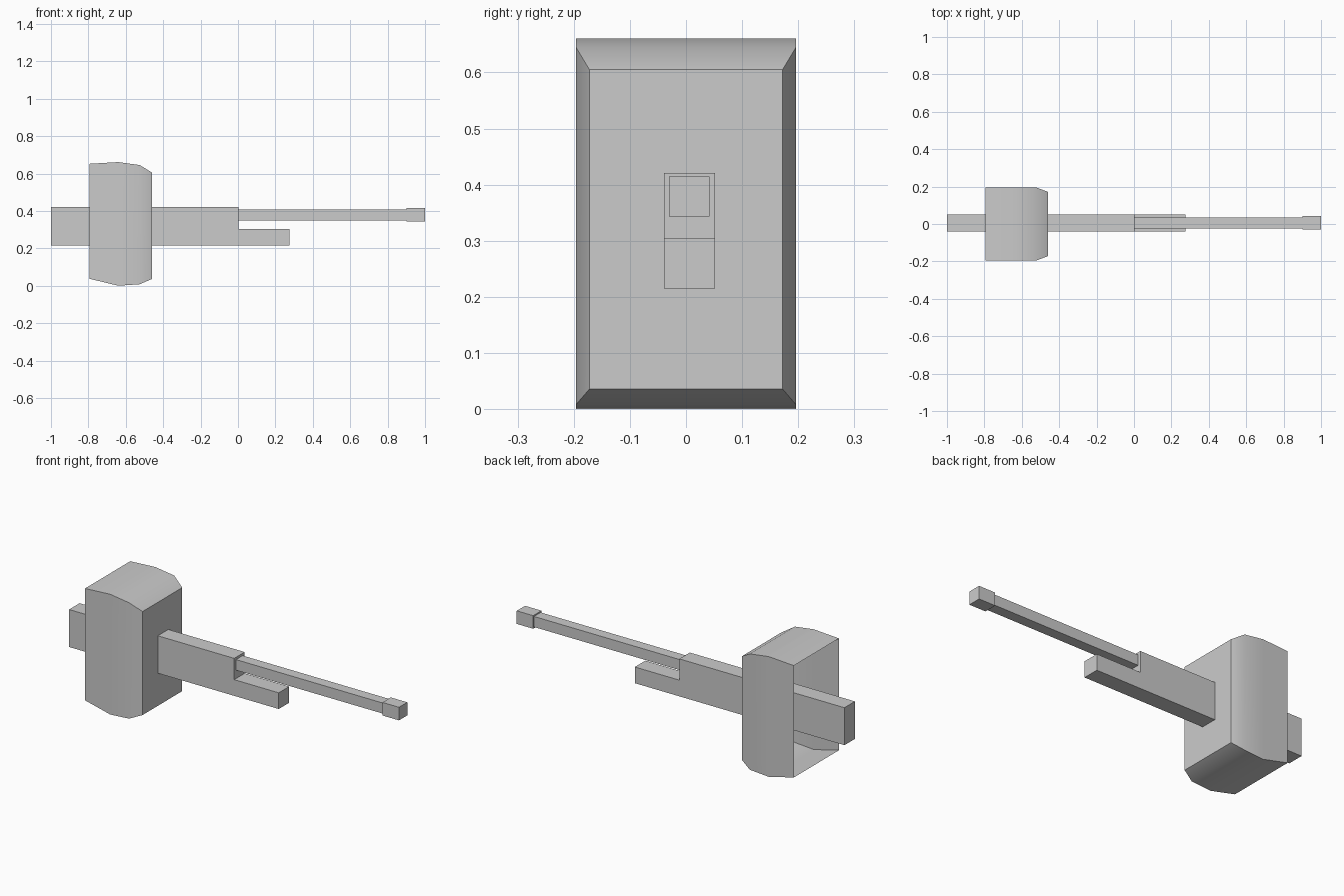
import bpy, bmesh

if "Cube" in bpy.data.objects:
    bpy.data.objects.remove(bpy.data.objects["Cube"])


def make_object(name, bm):
    bmesh.ops.recalc_face_normals(bm, faces=bm.faces)
    mesh = bpy.data.meshes.new(name)
    bm.to_mesh(mesh)
    bm.free()
    obj = bpy.data.objects.new(name, mesh)
    bpy.context.collection.objects.link(obj)
    return obj


def loft(name, rings, caps):
    """Skin a list of closed rings, capping the ring numbers listed in caps."""
    bm = bmesh.new()
    loops = [[bm.verts.new(p) for p in ring] for ring in rings]
    for a, b in zip(loops, loops[1:]):
        for i in range(len(a)):
            j = (i + 1) % len(a)
            bm.faces.new((a[i], a[j], b[j], b[i]))
    for c in caps:
        bm.faces.new(loops[c])
    return make_object(name, bm)


def rect(x, y0, y1, z0, z1):
    return [(x, y0, z0), (x, y1, z0), (x, y1, z1), (x, y0, z1)]


# Bulged head shell, open at the rear (-x), chamfered at the front (+x)
sections = [  # x, half width, bottom, top
    (-0.793, 0.196, 0.037, 0.652),
    (-0.64, 0.196, 0.0, 0.661),
    (-0.525, 0.196, 0.008, 0.645),
    (-0.46, 0.172, 0.036, 0.605),
]
head = loft("head_shell", [rect(x, -w, w, b, t) for x, w, b, t in sections], [-1])
bpy.context.view_layer.objects.active = head
head.select_set(True)
bpy.ops.object.shade_smooth_by_angle(angle=0.61)

# Main bar with a stepped lower lip, passing through the head
profile = [(-1.0, 0.215), (0.275, 0.215), (0.275, 0.304),
           (0.004, 0.304), (0.004, 0.421), (-1.0, 0.421)]
loft("main_bar", [[(x, y, z) for x, z in profile] for y in (-0.039, 0.052)], [0, -1])

# Thin rod and its slightly thicker tip
for name, x0, x1, half in (("thin_rod", 0.0, 0.91, 0.029), ("rod_tip", 0.9, 1.0, 0.036)):
    cy, cz = 0.006, 0.379
    loft(name, [rect(x, cy - half, cy + half, cz - half, cz + half) for x in (x0, x1)], [0, -1])
